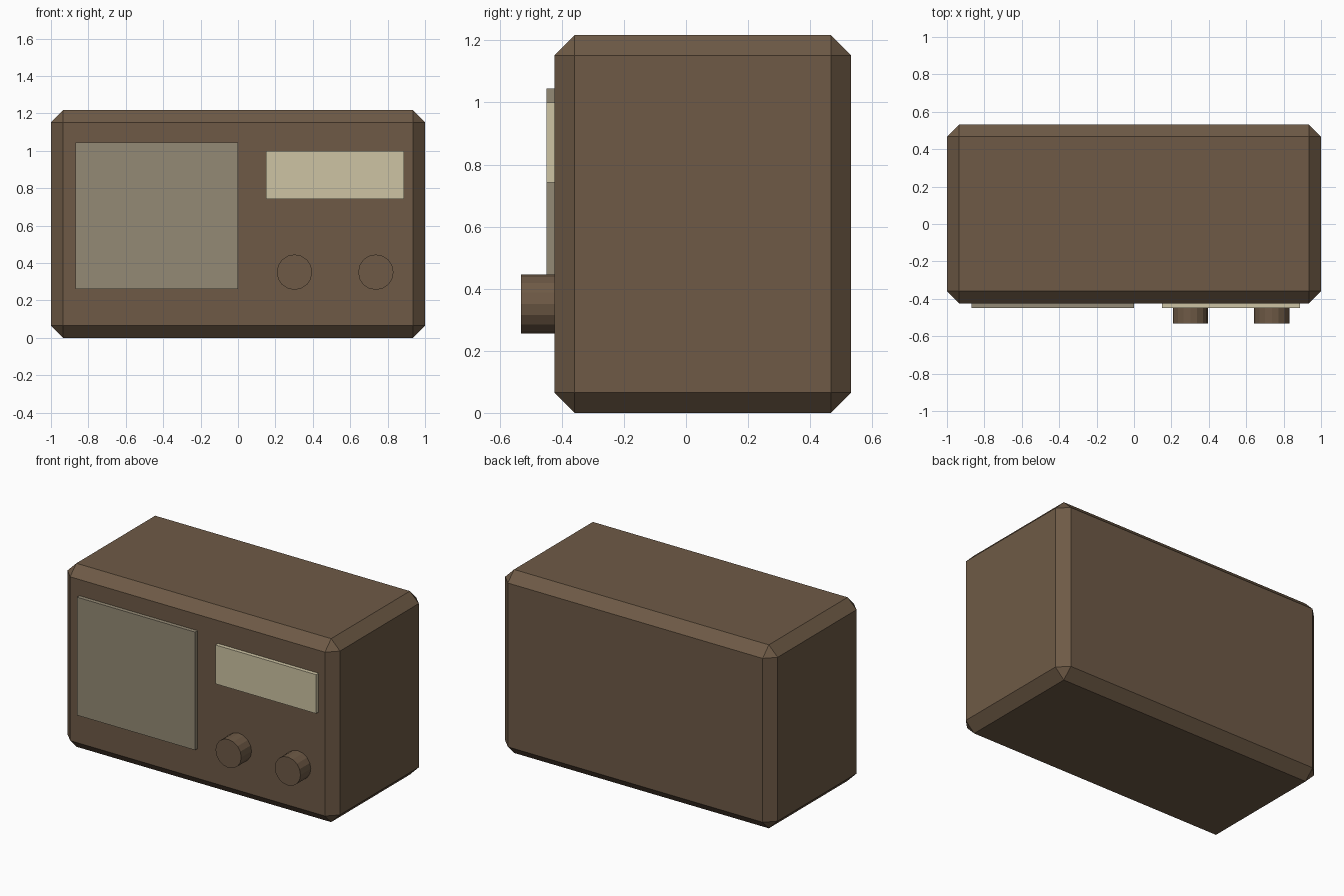
import bpy, bmesh
from mathutils import Matrix, Vector

if "Cube" in bpy.data.objects:
    bpy.data.objects.remove(bpy.data.objects["Cube"])


def material(name, rgb):
    m = bpy.data.materials.new(name)
    m.diffuse_color = (*rgb, 1)
    m.use_nodes = True
    m.node_tree.nodes["Principled BSDF"].inputs["Base Color"].default_value = m.diffuse_color
    return m


BROWN = material("brown_case", (0.156, 0.102, 0.061))
CLOTH = material("speaker_cloth", (0.296, 0.254, 0.178))
CREAM = material("cream_dial", (0.61, 0.546, 0.366))


def add_object(name, bm, mat):
    mesh = bpy.data.meshes.new(name)
    bm.to_mesh(mesh)
    bm.free()
    mesh.materials.append(mat)
    ob = bpy.data.objects.new(name, mesh)
    bpy.context.collection.objects.link(ob)
    return ob


def box(name, x, y, z, mat, chamfer=0):
    """Box from (min, max) ranges, with optional flat chamfer."""
    lo, hi = Vector((x[0], y[0], z[0])), Vector((x[1], y[1], z[1]))
    bm = bmesh.new()
    bmesh.ops.create_cube(bm, size=1, matrix=Matrix.Translation((lo + hi) / 2)
                          @ Matrix.Diagonal((*(hi - lo), 1)))
    if chamfer:
        bmesh.ops.bevel(bm, geom=bm.edges[:], offset=chamfer, segments=1,
                        profile=0.5, affect='EDGES')
    return add_object(name, bm, mat)


def knob(name, x, z, radius, y0, y1):
    bm = bmesh.new()
    bmesh.ops.create_cone(bm, cap_ends=True, segments=16, radius1=radius,
                          radius2=radius, depth=y1 - y0,
                          matrix=Matrix.Translation((x, (y0 + y1) / 2, z))
                          @ Matrix.Rotation(1.5707963, 4, 'X'))
    return add_object(name, bm, BROWN)


# Chamfered radio case
FRONT = -0.424
box("case", (-1, 1), (FRONT, 0.532), (0, 1.217), BROWN, 0.065)

# Raised front panels
box("speaker_panel", (-0.868, 0), (-0.45, FRONT + 0.01), (0.262, 1.045), CLOTH)
box("dial_window", (0.15, 0.888), (-0.45, FRONT + 0.01), (0.742, 1.0), CREAM)

# Control knobs
for side, x in (("left", 0.302), ("right", 0.737)):
    knob(side + "_knob", x, 0.351, 0.0945, -0.532, FRONT + 0.01)
